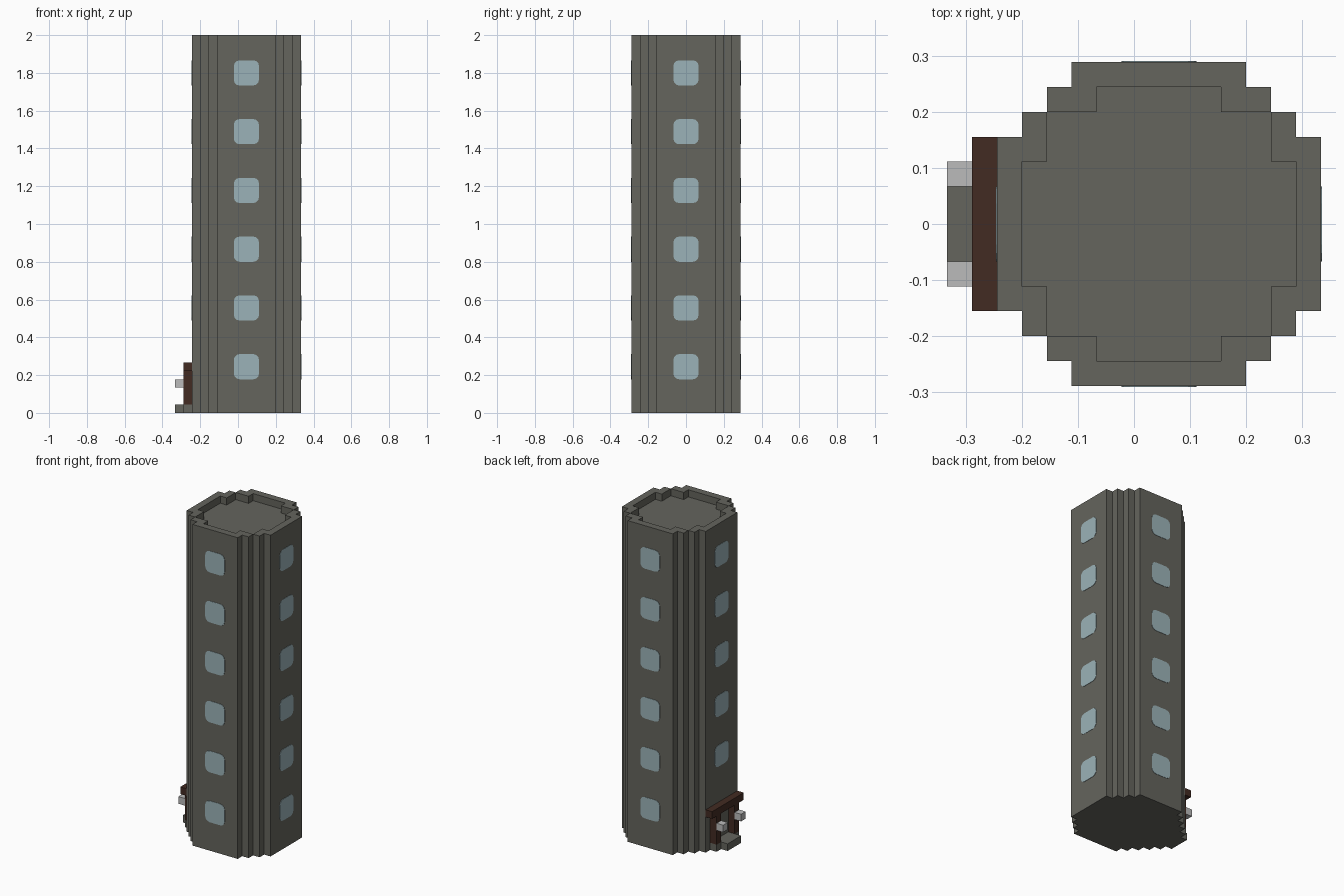
import bpy
import math
from mathutils import Matrix

cube = bpy.data.objects.get("Cube")
if cube:
    bpy.data.objects.remove(cube, do_unlink=True)

U = 2 / 45          # one block
CX = U              # tower axis in x


def material(name, r, g, b):
    m = bpy.data.materials.new(name)
    m.use_nodes = True
    m.diffuse_color = (r, g, b, 1)
    m.node_tree.nodes["Principled BSDF"].inputs["Base Color"].default_value = (r, g, b, 1)
    return m


stone = material("grey stone", 0.128, 0.128, 0.11)
glass = material("pale blue glass", 0.33, 0.45, 0.48)
wood = material("dark brown wood", 0.055, 0.024, 0.016)
lamp = material("light grey", 0.5, 0.5, 0.5)


def make_object(name, verts, faces, mat):
    mesh = bpy.data.meshes.new(name)
    mesh.from_pydata(verts, [], faces)
    mesh.materials.append(mat)
    ob = bpy.data.objects.new(name, mesh)
    bpy.context.collection.objects.link(ob)
    return ob


def outline(quarter):
    """Mirror a quarter outline (+x to +y) into a full counter-clockwise loop."""
    top = quarter + [(-x, y) for x, y in reversed(quarter)]
    return top + [(-x, -y) for x, y in top]


def box(name, x, y, z, mat):
    """Box from ranges in blocks, measured from the tower axis."""
    v = [(CX + a * U, b * U, c * U) for c in z for b in y for a in x]
    f = [(0, 2, 3, 1), (4, 5, 7, 6), (0, 1, 5, 4), (2, 6, 7, 3), (0, 4, 6, 2), (1, 3, 7, 5)]
    return make_object(name, v, f, mat)


# Tower body: stepped round plan, with a roof sunk one block inside the parapet
outer = outline([(6.5, 3.5), (5.5, 3.5), (5.5, 4.5), (4.5, 4.5), (4.5, 5.5), (3.5, 5.5), (3.5, 6.5)])
inner = outline([(5.5, 2.5), (4.5, 2.5), (4.5, 4.5), (2.5, 4.5), (2.5, 5.5)])


def prism(name, loop, z0, z1):
    n = len(loop)
    verts = [(CX + x * U, y * U, z * U) for z in (z0, z1) for x, y in loop]
    faces = [tuple(reversed(range(n))), tuple(range(n, 2 * n))]
    faces += [(i, (i + 1) % n, n + (i + 1) % n, n + i) for i in range(n)]
    return make_object(name, verts, faces, stone)


tower = prism("tower_body", outer, 0, 45)
cutter = prism("roof_recess_cutter", inner, 44, 46)
cutter.hide_render = True
cutter.hide_viewport = True
cutter.display_type = 'WIRE'
recess = tower.modifiers.new("roof recess", 'BOOLEAN')
recess.operation = 'DIFFERENCE'
recess.solver = 'EXACT'
recess.object = cutter

# Windows: rounded square plates in a column on each side
half, radius = 1.5 * U, 0.03
pane = []
for k in range(4):
    mid = math.radians(45 + 90 * k)
    cx = math.copysign(half - radius, math.cos(mid))
    cz = math.copysign(half - radius, math.sin(mid))
    for step in range(4):
        a = math.radians(90 * k + 30 * step)
        pane.append((cx + radius * math.cos(a), cz + radius * math.sin(a)))


def window_column(name, angle, levels):
    verts, faces = [], []
    n = len(pane)
    turn = Matrix.Translation((CX, 0, 0)) @ Matrix.Rotation(angle, 4, 'Z')
    for level in levels:
        base = len(verts)
        zc = (5.5 + 7 * level) * U
        for y in (-6.5 * U - 0.002, -6.5 * U + 0.002):
            verts += [(x, y, zc + z) for x, z in pane]
        faces.append(tuple(base + i for i in range(n)))
        faces.append(tuple(base + n + i for i in reversed(range(n))))
        faces += [(base + i, base + n + i, base + n + (i + 1) % n, base + (i + 1) % n)
                  for i in range(n)]
    ob = make_object(name, verts, faces, glass)
    ob.data.transform(turn)


window_column("front_windows", 0, range(6))
window_column("left_windows", math.pi / 2, range(6))
window_column("back_windows", math.pi, range(6))
window_column("right_windows", -math.pi / 2, range(1, 6))

# Doorway on the right side
box("door_threshold", (-7.5, -6.5), (-2.5, 2.5), (0, 1), stone)
box("door_step", (-8.5, -7.5), (-1.5, 1.5), (0, 1), stone)
box("door_lintel", (-7.5, -6.5), (-3.5, 3.5), (5, 6), wood)
for side, lo in (("front", -2.5), ("back", 1.5)):
    box(side + "_door_post", (-7.5, -6.5), (lo, lo + 1), (1, 5), wood)
    box(side + "_door_lamp", (-8.5, -7.5), (lo, lo + 1), (3, 4), lamp)
